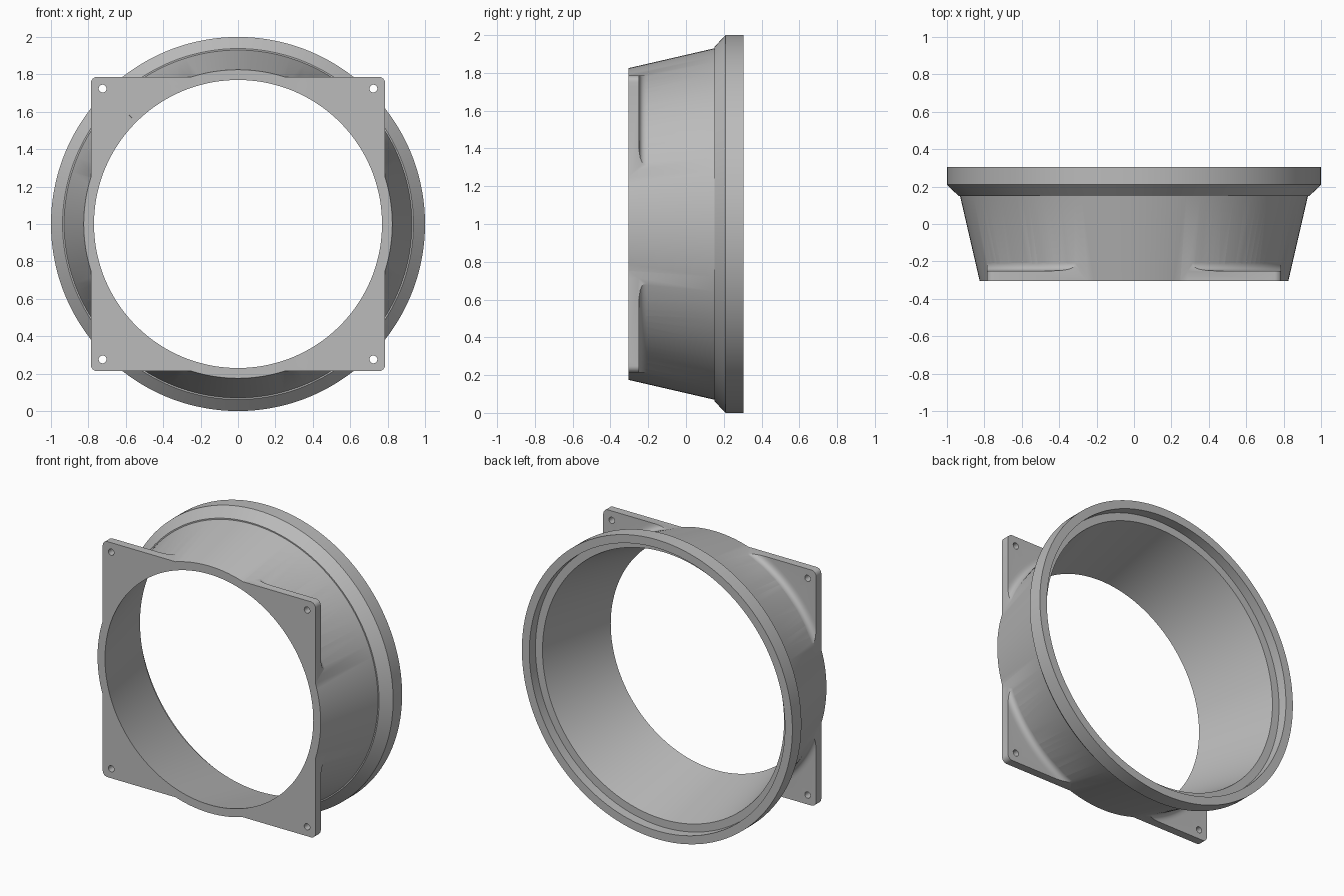
import bpy, bmesh, math
from mathutils import Matrix, Vector

if "Cube" in bpy.data.objects:
    bpy.data.objects.remove(bpy.data.objects["Cube"])

CENTRE = Vector((0, 0, 1))
FRONT, BACK = -0.305, 0.305
SEGMENTS = 144

grey = bpy.data.materials.new("plain grey")
grey.use_nodes = True
grey.diffuse_color = (0.5, 0.5, 0.5, 1)
grey.node_tree.nodes["Principled BSDF"].inputs["Base Color"].default_value = (0.5, 0.5, 0.5, 1)


def finish(name, bm):
    bmesh.ops.recalc_face_normals(bm, faces=bm.faces)
    mesh = bpy.data.meshes.new(name)
    bm.to_mesh(mesh)
    bm.free()
    mesh.materials.append(grey)
    obj = bpy.data.objects.new(name, mesh)
    bpy.context.collection.objects.link(obj)
    return obj


def ring(name, profile):
    """Revolve a closed (radius, y) profile about the y axis."""
    bm = bmesh.new()
    loops = []
    for i in range(SEGMENTS):
        a = 2 * math.pi * i / SEGMENTS
        loops.append([bm.verts.new(CENTRE + Vector((r * math.cos(a), y, r * math.sin(a))))
                      for r, y in profile])
    n = len(profile)
    for i in range(SEGMENTS):
        here, there = loops[i], loops[(i + 1) % SEGMENTS]
        for j in range(n):
            k = (j + 1) % n
            bm.faces.new((here[j], here[k], there[k], there[j]))
    return finish(name, bm)


def rounded_square(name, half, radius, y0, y1, steps=6):
    """Square prism with rounded corners, extruded along y."""
    bm = bmesh.new()
    points = []
    for corner in range(4):
        mid = math.pi / 4 + corner * math.pi / 2
        cx = math.copysign(half - radius, math.cos(mid))
        cz = math.copysign(half - radius, math.sin(mid))
        for s in range(steps + 1):
            a = corner * math.pi / 2 + s / steps * math.pi / 2
            points.append((cx + radius * math.cos(a), cz + radius * math.sin(a)))
    face = bm.faces.new([bm.verts.new(CENTRE + Vector((x, y0, z))) for x, z in points])
    out = bmesh.ops.extrude_face_region(bm, geom=[face])
    moved = [v for v in out["geom"] if isinstance(v, bmesh.types.BMVert)]
    bmesh.ops.translate(bm, verts=moved, vec=(0, y1 - y0, 0))
    return finish(name, bm)


def combine(target, tool, operation):
    mod = target.modifiers.new(operation.lower(), "BOOLEAN")
    mod.operation, mod.solver, mod.object = operation, "EXACT", tool
    bpy.context.view_layer.objects.active = target
    bpy.ops.object.modifier_apply(modifier=mod.name)
    bpy.data.objects.remove(tool)


# Tapered shell with a stepped rim at the back
duct = ring("tapered_duct", [
    (0.77, FRONT), (0.825, FRONT), (0.93, 0.15), (0.938, 0.15), (1.0, 0.21),
    (1.0, BACK), (0.945, BACK), (0.945, 0.24), (0.893, 0.24)])

# Mounting flange with a concave fillet running up the shell
start, knee, end = Vector((0.895, -0.25)), Vector((0.838, -0.25)), Vector((0.849, -0.195))
fillet = []
for s in range(9):
    t = s / 8
    fillet.append(tuple(start * (1 - t) ** 2 + knee * 2 * t * (1 - t) + end * t * t))
flange = ring("mounting_flange", [(0.8, FRONT), (1.25, FRONT), (1.25, -0.25)]
              + fillet + [(0.825, -0.195)])
combine(flange, rounded_square("square_cutter", 0.787, 0.035, -0.5, 0), "INTERSECT")

# Screw holes in the four corners
for sx in (-1, 1):
    for sz in (-1, 1):
        bm = bmesh.new()
        place = (Matrix.Translation(CENTRE + Vector((0.724 * sx, -0.28, 0.724 * sz)))
                 @ Matrix.Rotation(math.pi / 2, 4, "X"))
        bmesh.ops.create_cone(bm, cap_ends=True, segments=24, radius1=0.021,
                              radius2=0.021, depth=0.3, matrix=place)
        combine(flange, finish("hole_cutter", bm), "DIFFERENCE")

# Join into one solid body
combine(duct, flange, "UNION")
duct.name = "square_to_round_duct"
bpy.ops.object.select_all(action="DESELECT")
duct.select_set(True)
bpy.context.view_layer.objects.active = duct
bpy.ops.object.shade_smooth_by_angle(angle=math.radians(25))
